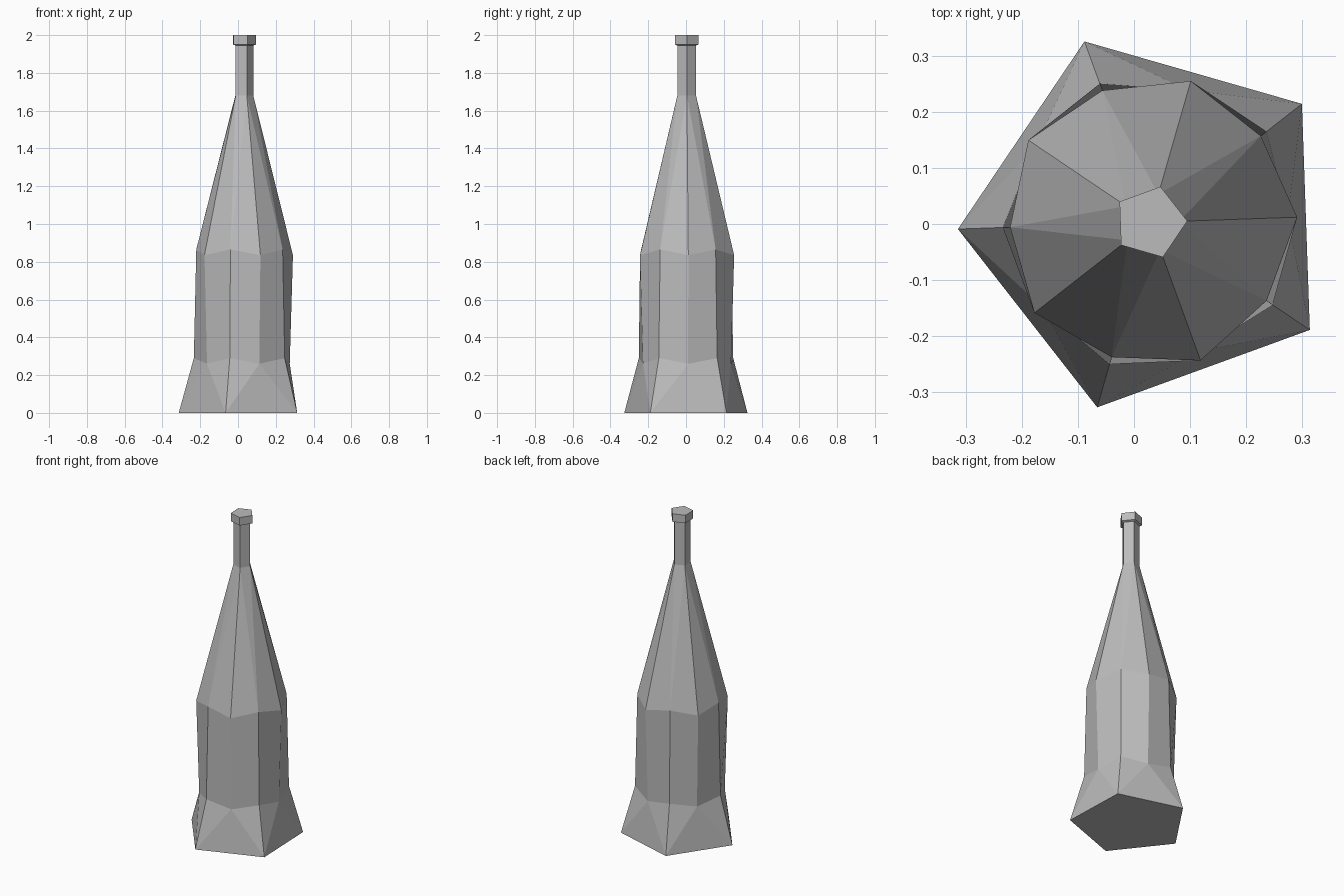
import bpy
import bmesh
from math import cos, sin, radians

cube = bpy.data.objects.get("Cube")
if cube:
    bpy.data.objects.remove(cube, do_unlink=True)

CENTRE = (0.029, 0.003)
CORNER, FLAT = 38, 74      # start angles of the base corners and of the sides between them
N = 5

mat = bpy.data.materials.new("plain grey")
mat.use_nodes = True
grey = (0.5, 0.5, 0.5, 1)
mat.diffuse_color = grey
mat.node_tree.nodes["Principled BSDF"].inputs["Base Color"].default_value = grey

bm = bmesh.new()


def ring(radius, z, start):
    """Five vertices at one height."""
    verts = []
    for i in range(N):
        a = radians(start + i * 360 / N)
        verts.append(bm.verts.new((CENTRE[0] + radius * cos(a), CENTRE[1] + radius * sin(a), z)))
    return verts


def bridge(low, high):
    """Quads between two rings of equal count."""
    n = len(low)
    for i in range(n):
        j = (i + 1) % n
        bm.faces.new((low[i], low[j], high[j], high[i]))


def weave(a, b):
    """Merge two staggered rings into one of ten."""
    return [v for pair in zip(a, b) for v in pair]


# Flared foot: pentagon opening into a ten-sided body
base = ring(0.343, 0, CORNER)
low_a, low_b = ring(0.263, 0.29, CORNER), ring(0.245, 0.26, FLAT)
bm.faces.new(base[::-1])
for i in range(N):
    j = (i + 1) % N
    bm.faces.new((base[i], base[j], low_b[i]))
    bm.faces.new((base[i], low_b[i], low_a[i]))
    bm.faces.new((base[j], low_a[j], low_b[i]))

# Straight body
top_a, top_b = ring(0.25, 0.865, CORNER), ring(0.262, 0.835, FLAT)
bridge(weave(low_a, low_b), weave(top_a, top_b))

# Long shoulder closing to a five-sided neck
neck_low = ring(0.052, 1.68, FLAT)
for i in range(N):
    j = (i + 1) % N
    bm.faces.new((top_a[i], top_b[i], neck_low[i]))
    bm.faces.new((top_b[i], top_a[j], neck_low[i]))
    bm.faces.new((top_a[j], neck_low[j], neck_low[i]))

# Neck, lip and closed top
rings = [neck_low, ring(0.052, 1.945, FLAT), ring(0.066, 1.95, FLAT), ring(0.066, 2, FLAT)]
for low, high in zip(rings, rings[1:]):
    bridge(low, high)
bm.faces.new(rings[-1])

bmesh.ops.recalc_face_normals(bm, faces=bm.faces)
mesh = bpy.data.meshes.new("bottle")
bm.to_mesh(mesh)
bm.free()
mesh.materials.append(mat)
bpy.context.collection.objects.link(bpy.data.objects.new("bottle", mesh))
